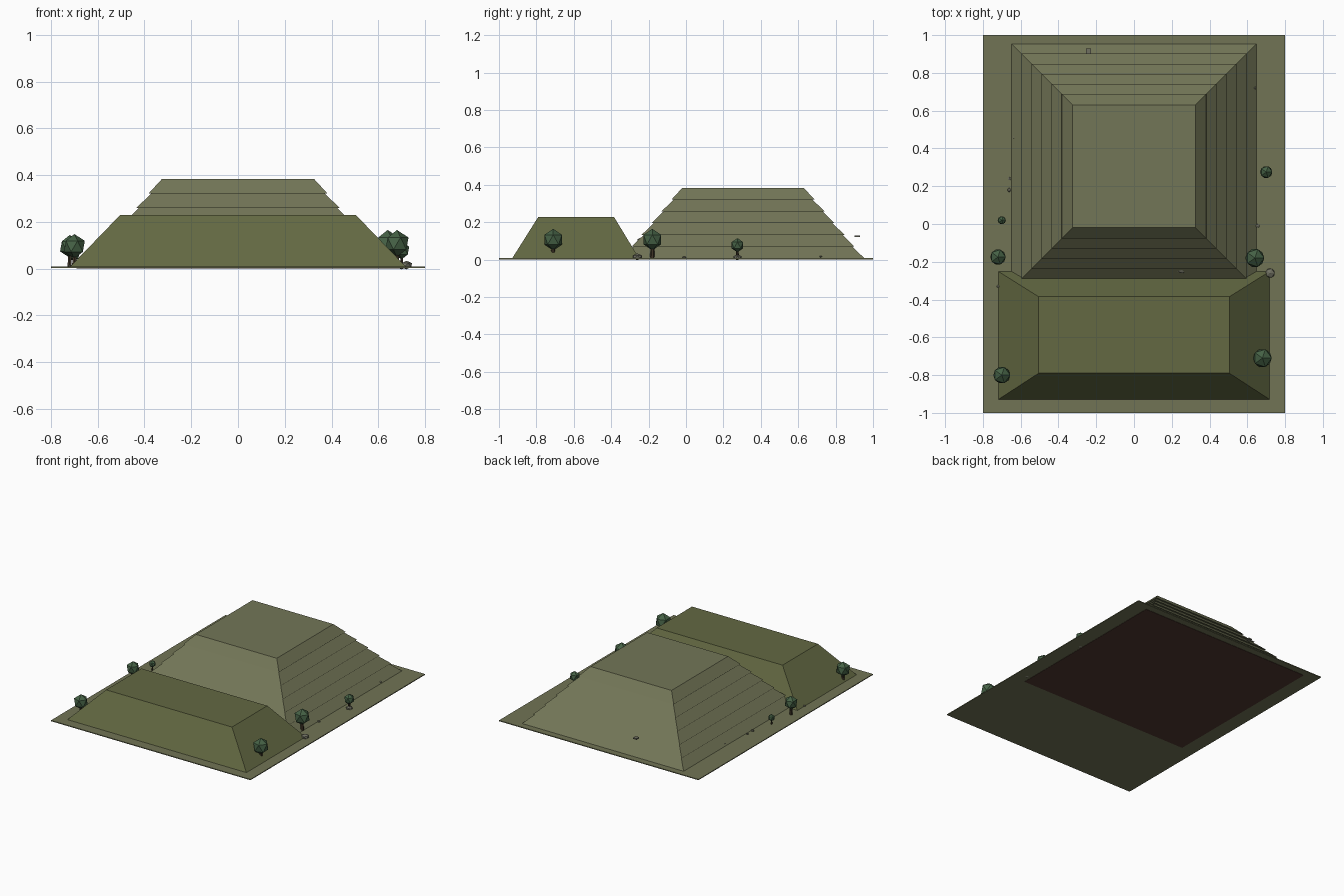
import bpy, bmesh, math
from mathutils import Matrix, Vector

if "Cube" in bpy.data.objects:
    bpy.data.objects.remove(bpy.data.objects["Cube"])


def material(name, rgb):
    m = bpy.data.materials.new(name)
    m.diffuse_color = (*rgb, 1)
    m.use_nodes = True
    m.node_tree.nodes["Principled BSDF"].inputs["Base Color"].default_value = m.diffuse_color
    return m


GROUND = material("ground_grass", (0.165, 0.175, 0.09))
TIER = material("terrace_grass", (0.17, 0.18, 0.095))
MOUND = material("mound_grass", (0.125, 0.14, 0.055))
EARTH = material("earth", (0.08, 0.04, 0.03))
LEAF = material("leaf", (0.06, 0.12, 0.06))
BARK = material("bark", (0.05, 0.035, 0.02))
STONE = material("stone", (0.16, 0.16, 0.12))


def finish(name, bm, mat):
    bmesh.ops.recalc_face_normals(bm, faces=bm.faces)
    me = bpy.data.meshes.new(name)
    bm.to_mesh(me)
    bm.free()
    me.materials.append(mat)
    ob = bpy.data.objects.new(name, me)
    bpy.context.collection.objects.link(ob)
    return ob


def frustum(name, base, top, z0, z1, mat):
    """Flat-topped block; base and top are (x0, x1, y0, y1)."""
    bm = bmesh.new()
    rings = []
    for (x0, x1, y0, y1), z in ((base, z0), (top, z1)):
        rings.append([bm.verts.new((x, y, z)) for x, y in
                      ((x0, y0), (x1, y0), (x1, y1), (x0, y1))])
    a, b = rings
    bm.faces.new(a[::-1])
    bm.faces.new(b)
    for i in range(4):
        j = (i + 1) % 4
        bm.faces.new((a[i], a[j], b[j], b[i]))
    return finish(name, bm, mat)


def ball(name, loc, size, mat):
    bm = bmesh.new()
    bmesh.ops.create_icosphere(
        bm, subdivisions=1, radius=1,
        matrix=Matrix.Translation(loc) @ Matrix.Diagonal((*size, 1)))
    return finish(name, bm, mat)


def trunk(name, x, y, z0, z1, r):
    bm = bmesh.new()
    bmesh.ops.create_cone(
        bm, cap_ends=True, segments=6, radius1=r, radius2=r * 0.7,
        depth=z1 - z0, matrix=Matrix.Translation((x, y, (z0 + z1) / 2)))
    return finish(name, bm, BARK)


# Ground plate with the bare earth under the terraced mound
plate = (-0.8, 0.8, -1, 1)
frustum("ground", plate, plate, 0.002, 0.008, GROUND)
patch = (-0.69, 0.69, -0.32, 0.95)
frustum("earth_patch", patch, patch, 0, 0.004, EARTH)

# Terraced mound: six tiers, each slightly wider than the top of the one below
CY, STEP = 0.305, 0.063


def square(h):
    return (-h, h, CY - h, CY + h)


for i in range(6):
    h = 0.65 - 0.0535 * i
    z = 0.006 + STEP * i
    frustum(f"terrace_{i + 1}", square(h), square(h - (0.065 if i < 5 else 0.058)),
            z, z + STEP, TIER)

# Long front mound
frustum("front_mound", (-0.72, 0.72, -0.93, -0.25),
        (-0.505, 0.505, -0.79, -0.385), 0.006, 0.228, MOUND)

# Trees: x, y, crown height, crown radius
trees = [(0.68, -0.71, 0.107, 0.055), (0.64, -0.18, 0.107, 0.055),
         (0.70, 0.275, 0.077, 0.036), (-0.70, -0.80, 0.095, 0.050),
         (-0.72, -0.175, 0.095, 0.046), (-0.70, 0.02, 0.055, 0.024)]
for i, (x, y, z, r) in enumerate(trees):
    trunk(f"tree_trunk_{i + 1}", x, y, 0.006, z, r * 0.22)
    ball(f"tree_crown_{i + 1}", (x, y, z), (r, r, r * 1.05), LEAF)

# Scattered stones: x, y, z, radius
stones = [(0.72, -0.26, 0.015, 0.028), (0.70, 0.275, 0.012, 0.024),
          (0.655, -0.01, 0.012, 0.011), (0.64, 0.72, 0.016, 0.008),
          (-0.63, 0.46, 0.016, 0.011), (-0.66, 0.24, 0.012, 0.009),
          (-0.66, 0.18, 0.012, 0.011), (-0.72, -0.33, 0.012, 0.008),
          (0.25, -0.235, 0.10, 0.03)]
for i, (x, y, z, r) in enumerate(stones):
    ball(f"stone_{i + 1}", (x, y, z), (r, r, r * 0.65), STONE)

# Small marker at the back of the terraces
box = (-0.255, -0.227, 0.90, 0.93)
frustum("back_marker", box, box, 0.122, 0.13, STONE)
